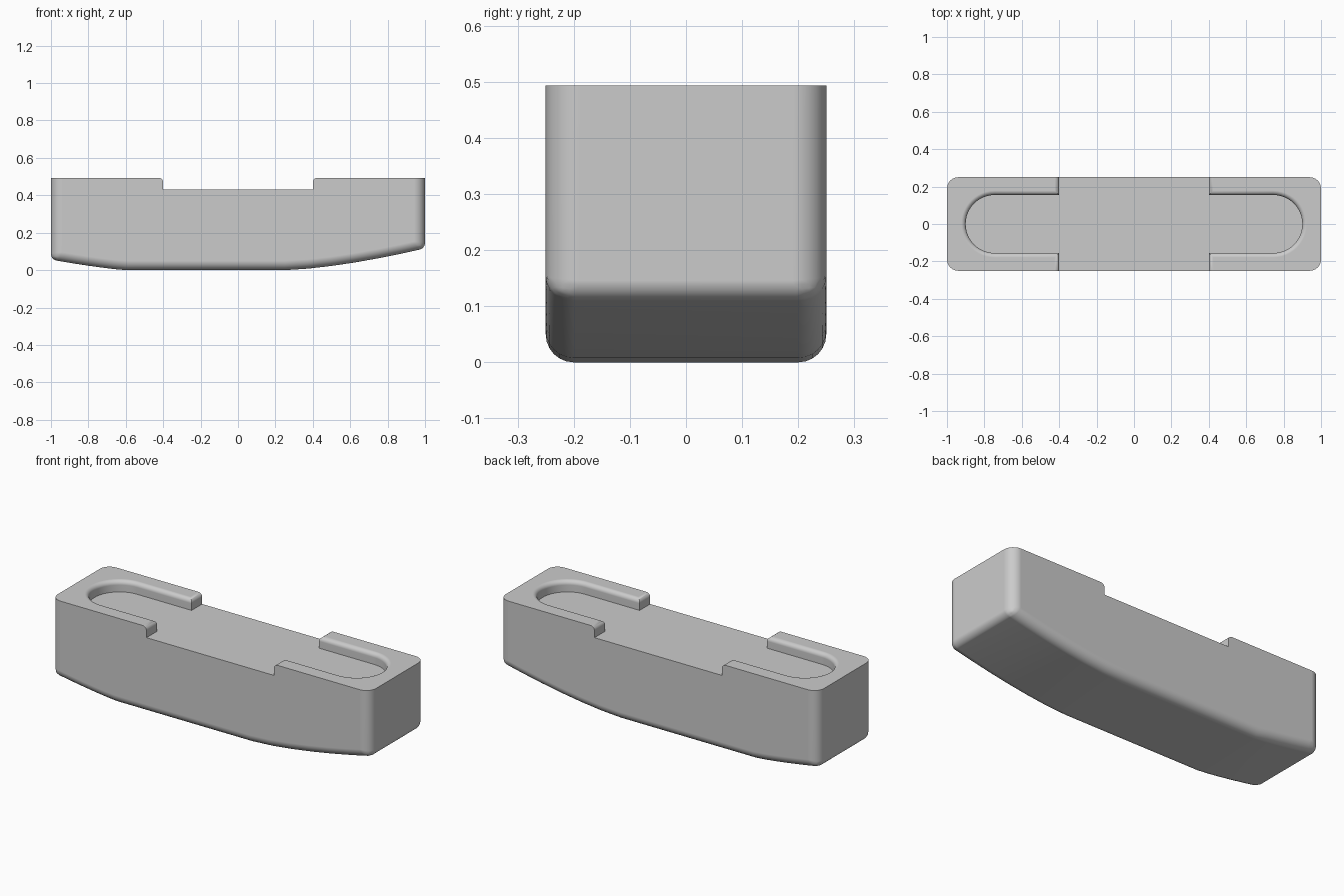
import bpy, bmesh, math

cube = bpy.data.objects.get("Cube")
if cube:
    bpy.data.objects.remove(cube, do_unlink=True)

HALF_LEN, HALF_WID, TOP, FLOOR = 1.0, 0.25, 0.493, 0.43

grey = bpy.data.materials.new("light_grey")
grey.use_nodes = True
colour = (0.6, 0.6, 0.6, 1)
grey.diffuse_color = colour
grey.node_tree.nodes["Principled BSDF"].inputs["Base Color"].default_value = colour


def add_object(name, bm):
    bmesh.ops.recalc_face_normals(bm, faces=bm.faces[:])
    mesh = bpy.data.meshes.new(name)
    bm.to_mesh(mesh)
    bm.free()
    mesh.materials.append(grey)
    obj = bpy.data.objects.new(name, mesh)
    bpy.context.collection.objects.link(obj)
    return obj


def loft(bm, rings):
    """Skin closed rings of points and cap both ends."""
    loops = [[bm.verts.new(p) for p in ring] for ring in rings]
    n = len(loops[0])
    for a, b in zip(loops, loops[1:]):
        for i in range(n):
            j = (i + 1) % n
            bm.faces.new((a[i], a[j], b[j], b[i]))
    bm.faces.new(loops[0])
    bm.faces.new(loops[-1])


# Body: side profile with a gently rising underside, extruded across the width
def rise(start, end, height, power, steps=6):
    return [(start + (end - start) * i / steps, height * (i / steps) ** power)
            for i in range(steps + 1)]


under = rise(-0.6, -HALF_LEN, 0.056, 1.25)[::-1] + rise(0.25, HALF_LEN, 0.116, 1.5)
profile = under + [(HALF_LEN, TOP), (-HALF_LEN, TOP)]
bm = bmesh.new()
loft(bm, [[(x, y, z) for x, z in profile] for y in (-HALF_WID, HALF_WID)])

# Rounding: upright corners widest, long lower edges next, end lower edges least
weight = bm.edges.layers.float.new("bevel_weight_edge")
for e in bm.edges:
    a, b = (v.co for v in e.verts)
    mid = (a + b) / 2
    at_end = abs(mid.x) > HALF_LEN - 0.001
    if abs(a.y - b.y) < 0.001:
        if at_end:
            e[weight] = 1.0
        elif mid.z < 0.3:
            e[weight] = 0.83
    elif at_end and mid.z < 0.3:
        e[weight] = 0.5
body = add_object("body", bm)
bevel = body.modifiers.new("rounding", 'BEVEL')
bevel.limit_method = 'WEIGHT'
bevel.width = 0.06
bevel.segments = 6


# Recess cutter: open middle with a round-ended slot at each end, flared at the rim
def outline(d):
    r = 0.155 + d
    half = [(0.4 + d, -0.35), (0.4 + d, -r)]
    for i in range(25):
        t = math.pi * (i / 24 - 0.5)
        half.append((0.745 + r * math.cos(t), r * math.sin(t)))
    half += [(0.4 + d, r), (0.4 + d, 0.35)]
    return half + [(-x, -y) for x, y in half]


FILLET = 0.024
layers = [(FLOOR, 0)]
for i in range(7):
    t = math.pi / 2 * i / 6
    layers.append((TOP - FILLET + FILLET * math.sin(t), FILLET * (1 - math.cos(t))))
layers.append((TOP + 0.06, FILLET))
bm = bmesh.new()
loft(bm, [[(x, y, z) for x, y in outline(d)] for z, d in layers])
cutter = add_object("recess_cutter", bm)
cutter.hide_render = True

cut = body.modifiers.new("recess", 'BOOLEAN')
cut.operation = 'DIFFERENCE'
cut.solver = 'EXACT'
cut.object = cutter

bpy.ops.object.select_all(action='DESELECT')
body.select_set(True)
bpy.context.view_layer.objects.active = body
for name in ("rounding", "recess"):
    bpy.ops.object.modifier_apply(modifier=name)
bpy.data.objects.remove(cutter, do_unlink=True)

# Smooth fillets, crisp edges, flat large faces
bpy.ops.object.shade_smooth_by_angle(angle=math.radians(35))
normals = body.modifiers.new("flat_faces", 'WEIGHTED_NORMAL')
normals.keep_sharp = True
